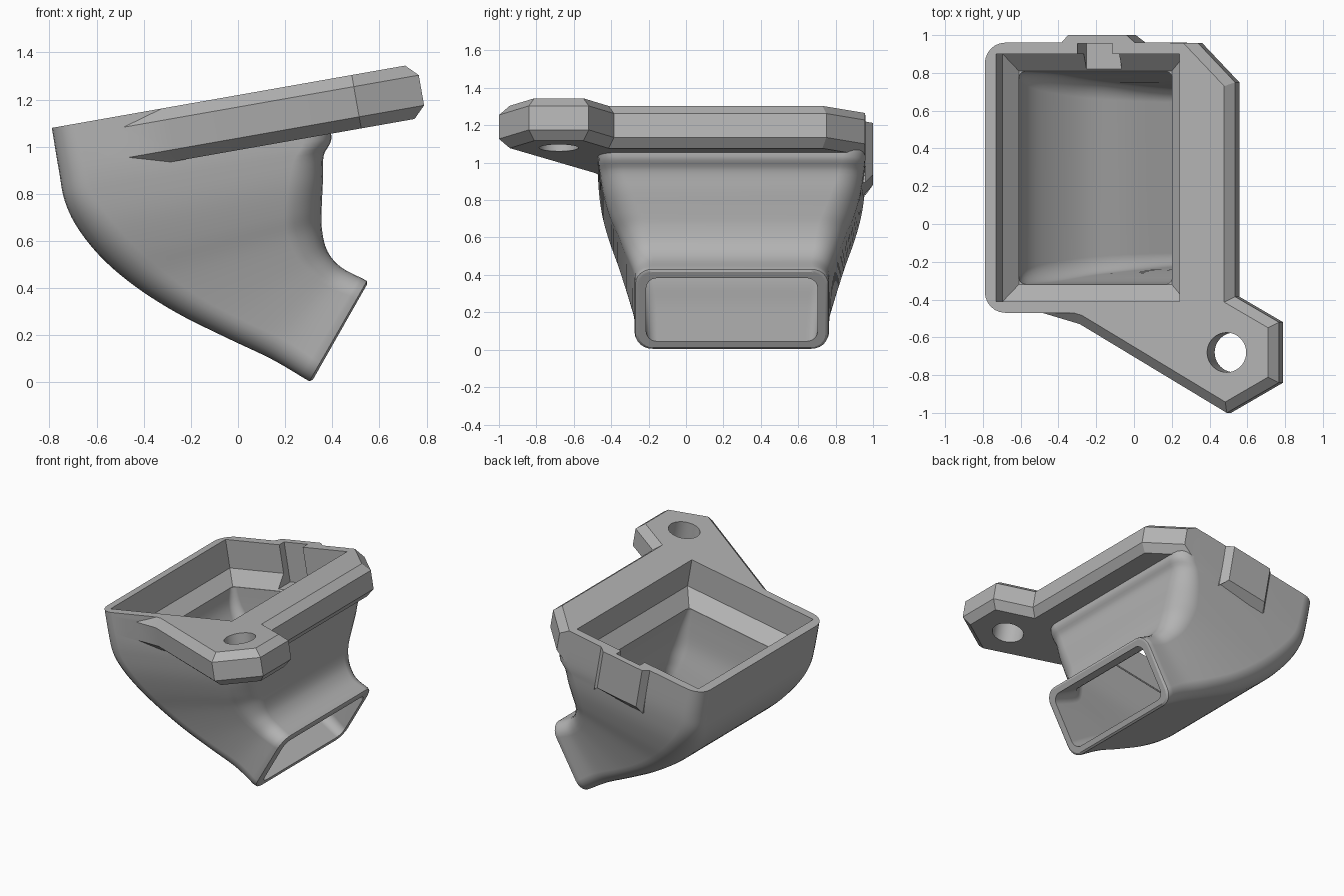
import bpy, bmesh, math
from mathutils import Vector

cube = bpy.data.objects.get("Cube")
if cube:
    bpy.data.objects.remove(cube)

TILT = math.radians(10)
C, S = math.cos(TILT), math.sin(TILT)
TOP_Z, MID_Y = 1.219, 0.245


def place(u, y, d):
    """Point in the tilted top plane, d below it."""
    return Vector((u * C + d * S, y, TOP_Z + u * S - d * C))


def rail(u, d):
    p = place(u, 0, d)
    return (p.x, p.z)


def make_object(name, bm):
    bmesh.ops.recalc_face_normals(bm, faces=bm.faces)
    mesh = bpy.data.meshes.new(name)
    bm.to_mesh(mesh)
    bm.free()
    obj = bpy.data.objects.new(name, mesh)
    bpy.context.collection.objects.link(obj)
    return obj


def ring(section, corner_steps):
    """Rounded rectangle between two rail points."""
    ax, az, bx, bz, w, r = section
    a, b = Vector((ax, 0, az)), Vector((bx, 0, bz))
    mid, e, h = (a + b) / 2, (b - a).normalized(), (b - a).length / 2
    pts = []
    for k, (su, sv) in enumerate([(1, 1), (-1, 1), (-1, -1), (1, -1)]):
        for i in range(corner_steps + 1):
            t = math.radians(90 * (k + (i / corner_steps if corner_steps else 0)))
            p = mid + e * (su * (h - r) + r * math.cos(t))
            p.y = MID_Y + sv * (w - r) + r * math.sin(t)
            pts.append(p)
    return pts


def smooth(sections, steps=5):
    """Catmull-Rom interpolation of section parameters."""
    s = [sections[0]] + sections + [sections[-1]]
    out = []
    for p0, p1, p2, p3 in zip(s, s[1:], s[2:], s[3:]):
        for i in range(steps):
            t = i / steps
            out.append([b + t * (c - a) / 2 + t * t * (a - 2.5 * b + 2 * c - d / 2)
                        + t ** 3 * (1.5 * (b - c) + (d - a) / 2)
                        for a, b, c, d in zip(p0, p1, p2, p3)])
    return out + [sections[-1]]


def loft(name, sections, corner_steps=6):
    bm = bmesh.new()
    rings = [[bm.verts.new(p) for p in ring(s, corner_steps)] for s in sections]
    for lo, hi in zip(rings, rings[1:]):
        for i in range(len(lo)):
            j = (i + 1) % len(lo)
            bm.faces.new((lo[i], lo[j], hi[j], hi[i]))
    bm.faces.new(rings[0])
    bm.faces.new(rings[-1])
    return make_object(name, bm)


def prism(name, outline, d0, depth, bevel_rule=None, bevel=0.05):
    """Outline extruded below the tilted plane; depth may depend on y."""
    bm = bmesh.new()
    top = [bm.verts.new(place(u, y, d0)) for u, y in outline]
    low = [bm.verts.new(place(u, y, depth(y))) for u, y in outline]
    n = len(outline)
    bm.faces.new(top)
    bm.faces.new(low)
    for i in range(n):
        bm.faces.new((top[i], top[(i + 1) % n], low[(i + 1) % n], low[i]))
    if bevel_rule:
        edges = [bm.edges.get((loop[i], loop[(i + 1) % n]))
                 for loop in (top, low) for i in range(n) if bevel_rule(i)]
        bmesh.ops.recalc_face_normals(bm, faces=bm.faces)
        bmesh.ops.bevel(bm, geom=edges, offset=bevel, segments=1,
                        affect='EDGES', clamp_overlap=True)
    return make_object(name, bm)


def combine(target, other, operation):
    mod = target.modifiers.new(other.name, 'BOOLEAN')
    mod.operation, mod.solver, mod.object = operation, 'EXACT', other
    bpy.context.view_layer.objects.active = target
    bpy.ops.object.modifier_apply(modifier=mod.name)
    bpy.data.objects.remove(other)


# Curved duct shell: outer rail, inner rail, half width, corner radius
duct = loft("duct_body", smooth([
    (*rail(-0.802, 0), *rail(0.30, 0), 0.715, 0.11),
    (-0.76, 0.90, 0.395, 1.06, 0.715, 0.12),
    (-0.735, 0.77, 0.363, 0.96, 0.705, 0.13),
    (-0.68, 0.655, 0.36, 0.85, 0.685, 0.15),
    (-0.58, 0.53, 0.355, 0.74, 0.65, 0.16),
    (-0.44, 0.41, 0.355, 0.66, 0.61, 0.15),
    (-0.26, 0.295, 0.37, 0.58, 0.575, 0.13),
    (-0.05, 0.19, 0.40, 0.525, 0.545, 0.11),
    (0.14, 0.10, 0.45, 0.48, 0.523, 0.10),
    (0.285, 0.015, 0.53, 0.44, 0.52, 0.09),
]) + [(0.303, 0.005, 0.547, 0.43, 0.515, 0.09),
      (0.318, 0.012, 0.547, 0.415, 0.50, 0.08)])

# Side flange with chamfered rim and mounting ear
flange = prism("side_flange", [
    (0.1, 0.958), (0.335, 0.958), (0.535, 0.75), (0.535, -0.385),
    (0.77, -0.52), (0.77, -0.84), (0.49, -1.0), (-0.3, -0.53),
    (-0.52, -0.465), (-0.52, -0.3), (0.1, -0.3)],
    0, lambda y: 0.23, lambda i: 1 <= i <= 7)
combine(duct, flange, 'UNION')

# Latch tab on the back wall
tab = prism("back_tab", [(-0.39, 0.92), (-0.39, 0.96), (-0.355, 1.0),
                         (-0.04, 1.0), (0.005, 0.96), (0.005, 0.92)],
            0, lambda y: 0.28 if y > 0.98 else 0.33)
combine(duct, tab, 'UNION')

# Stepped pocket in the top
pocket = loft("pocket_cutter", [
    (*rail(-0.741, -0.1), *rail(0.244, -0.1), 0.655, 0),
    (*rail(-0.741, 0.2), *rail(0.244, 0.2), 0.655, 0),
    (*rail(-0.67, 0.29), *rail(0.152, 0.29), 0.565, 0)], 0)
combine(duct, pocket, 'DIFFERENCE')

# Air passage down to the outlet
passage = loft("passage_cutter", smooth([
    (*rail(-0.668, 0.27), *rail(0.15, 0.27), 0.563, 0.03),
    (-0.59, 0.69, 0.24, 0.85, 0.56, 0.06),
    (-0.49, 0.545, 0.28, 0.70, 0.55, 0.09),
    (-0.28, 0.375, 0.31, 0.57, 0.515, 0.09),
    (0.0, 0.235, 0.36, 0.48, 0.485, 0.08),
    (0.335, 0.045, 0.525, 0.385, 0.458, 0.06),
    (0.40, 0.010, 0.59, 0.350, 0.458, 0.06)]))
combine(duct, passage, 'DIFFERENCE')

# Latch notch in the back wall
notch = prism("notch_cutter", [(-0.305, 0.78), (-0.305, 0.955),
                               (-0.115, 0.955), (-0.115, 0.78)],
              -0.1, lambda y: 0.28)
combine(duct, notch, 'DIFFERENCE')

# Screw hole through the ear
circle = [math.tau * i / 40 for i in range(40)]
hole = prism("hole_cutter", [(0.498 + 0.105 * math.cos(a), -0.68 + 0.105 * math.sin(a))
                             for a in circle], -0.1, lambda y: 0.4)
combine(duct, hole, 'DIFFERENCE')

# Plain grey plastic
grey = bpy.data.materials.new("grey_plastic")
grey.use_nodes = True
color = (0.45, 0.45, 0.45, 1)
grey.diffuse_color = color
grey.node_tree.nodes["Principled BSDF"].inputs["Base Color"].default_value = color
duct.data.materials.clear()
duct.data.materials.append(grey)
for poly in duct.data.polygons:
    poly.material_index = 0

bpy.ops.object.select_all(action='DESELECT')
duct.select_set(True)
bpy.context.view_layer.objects.active = duct
bpy.ops.object.shade_smooth_by_angle(angle=math.radians(28))
weighted = duct.modifiers.new("weighted_normals", 'WEIGHTED_NORMAL')
weighted.keep_sharp = True
